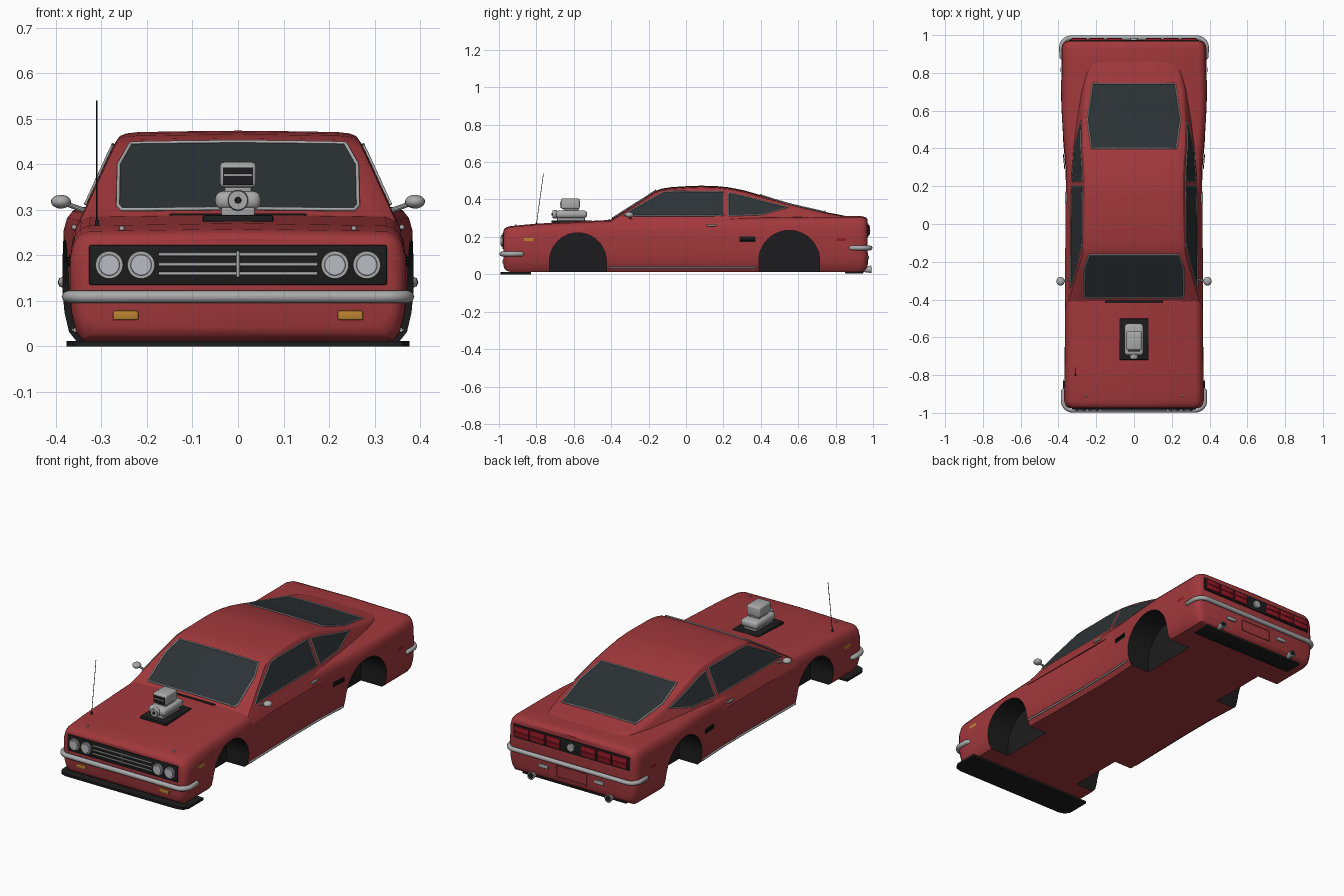
import bpy, bmesh, math
from mathutils import Vector
from mathutils.bvhtree import BVHTree

if "Cube" in bpy.data.objects:
    bpy.data.objects.remove(bpy.data.objects["Cube"])

def material(name, rgb):
    m = bpy.data.materials.new(name)
    m.diffuse_color = (*rgb, 1)
    m.use_nodes = True
    m.node_tree.nodes["Principled BSDF"].inputs["Base Color"].default_value = m.diffuse_color
    return m

RED = material("red_paint", (0.36, 0.04, 0.045))
DARK = material("black_trim", (0.012, 0.012, 0.013))
GLASS = material("dark_glass", (0.025, 0.032, 0.036))
AMBER = material("amber_lens", (0.5, 0.22, 0.03))
LENS = material("red_lens", (0.3, 0.01, 0.02))
CHROME = material("chrome", (0.4, 0.4, 0.4))
LAMP = material("lamp_glass", (0.5, 0.5, 0.55))

def smooth(ob, angle=32):
    bpy.ops.object.select_all(action='DESELECT')
    ob.select_set(True)
    bpy.context.view_layer.objects.active = ob
    bpy.ops.object.shade_smooth_by_angle(angle=math.radians(angle))

def finish(bm, name, mat):
    me = bpy.data.meshes.new(name)
    bm.to_mesh(me)
    bm.free()
    ob = bpy.data.objects.new(name, me)
    bpy.context.collection.objects.link(ob)
    me.materials.append(mat)
    smooth(ob)
    return ob

def loft(name, rings, mat):
    bm = bmesh.new()
    vs = [[bm.verts.new(p) for p in r] for r in rings]
    n = len(vs[0])
    for a, b in zip(vs, vs[1:]):
        for i in range(n):
            bm.faces.new((a[i], a[(i + 1) % n], b[(i + 1) % n], b[i]))
    bm.faces.new(vs[0])
    bm.faces.new(vs[-1])
    bmesh.ops.recalc_face_normals(bm, faces=bm.faces)
    return finish(bm, name, mat)

def section(y, half):
    # mirror a half profile running from bottom centre to top centre
    return [(x, y, z) for x, z in half] + [(-x, y, z) for x, z in half[-2:0:-1]]

def lerp(table, y):
    for (a, p), (b, q) in zip(table, table[1:]):
        if y <= b:
            return p + (q - p) * max(0, (y - a) / (b - a))
    return table[-1][1]

def box(name, c, s, mat, bevel=0.0, seg=2):
    bm = bmesh.new()
    bmesh.ops.create_cube(bm, size=1)
    for v in bm.verts:
        v.co = Vector([c[i] + v.co[i] * s[i] for i in range(3)])
    if bevel:
        bmesh.ops.bevel(bm, geom=bm.edges[:], offset=bevel, segments=seg, affect='EDGES', profile=0.5)
    return finish(bm, name, mat)

def cyl(name, a, b, r1, r2, mat, n=24):
    a, b = Vector(a), Vector(b)
    bm = bmesh.new()
    bmesh.ops.create_cone(bm, cap_ends=True, segments=n, radius1=r1, radius2=r2, depth=(b - a).length)
    q = (b - a).to_track_quat('Z', 'Y')
    for v in bm.verts:
        v.co = q @ v.co + (a + b) / 2
    return finish(bm, name, mat)

def tube(name, pts, r, mat, closed=False):
    cu = bpy.data.curves.new(name, 'CURVE')
    cu.dimensions = '3D'
    sp = cu.splines.new('POLY')
    sp.points.add(len(pts) - 1)
    for p, c in zip(sp.points, pts):
        p.co = (*c, 1)
    sp.use_cyclic_u = closed
    cu.bevel_depth, cu.bevel_resolution, cu.use_fill_caps = r, 2, True
    ob = bpy.data.objects.new(name, cu)
    bpy.context.collection.objects.link(ob)
    cu.materials.append(mat)
    bpy.ops.object.select_all(action='DESELECT')
    ob.select_set(True)
    bpy.context.view_layer.objects.active = ob
    bpy.ops.object.convert(target='MESH')
    smooth(bpy.context.object, 50)

def panel(name, outline, tree, axis, s, mat, off=0.003, trim=0.0):
    # a flat outline draped on a surface by ray casting from above or from the side
    d = Vector((0, 0, -1)) if axis == 'Z' else Vector((-s, 0, 0))
    def drape(a, b):
        o = Vector((a, b, 1)) if axis == 'Z' else Vector((s, a, b))
        p, nrm, _, _ = tree.ray_cast(o, d)
        return p + nrm * off if p else Vector((a, b, 0.3)) if axis == 'Z' else Vector((s * 0.34, a, b))
    bm = bmesh.new()
    bm.faces.new([bm.verts.new((a, b, 0)) for a, b in outline])
    for i in (0, 1):
        lo, hi = min(p[i] for p in outline), max(p[i] for p in outline)
        for k in range(1, 10):
            co, no = Vector(), Vector()
            co[i], no[i] = lo + (hi - lo) * k / 10, 1
            bmesh.ops.bisect_plane(bm, geom=bm.verts[:] + bm.edges[:] + bm.faces[:], plane_co=co, plane_no=no)
    for v in bm.verts:
        v.co = drape(v.co.x, v.co.y)
    bm.normal_update()
    bm.faces.ensure_lookup_table()
    if bm.faces[0].normal.dot(d) > 0:
        bmesh.ops.reverse_faces(bm, faces=bm.faces[:])
    finish(bm, name, mat)
    if trim:
        edge = [drape(p[0] + (q[0] - p[0]) * t / 8, p[1] + (q[1] - p[1]) * t / 8)
                for p, q in zip(outline, outline[1:] + outline[:1]) for t in range(8)]
        tube(name + "_trim", edge, trim, CHROME, True)

# lower body: lofted along y with rounded ends
WIDTH = [(-.98, .37), (-.4, .366), (.1, .358), (.3, .363), (.45, .376), (.6, .386), (.98, .384)]
TOP = [(-.98, .25), (-.8, .267), (-.4, .287), (0, .297), (.5, .305), (.98, .308)]
INSET = [(-.975, .03), (-.968, .014), (-.955, .005), (-.935, 0), (.93, 0), (.95, .005), (.963, .014), (.97, .03)]
ys = [p[0] for p in INSET[:4]] + [-.93 + i * .062 for i in range(1, 30)] + [p[0] for p in INSET[4:]]
rings = []
for y in ys:
    e = lerp(INSET, y)
    w, t, b = lerp(WIDTH, y) - e, lerp(TOP, y) - e * .6, .012 + e
    rings.append(section(y, [(0, b), (w - .03, b), (w - .014, b + .02), (w - .004, .075), (w, .12), (w, .19),
                             (w - .003, t - .05), (w - .01, t - .024), (w - .022, t - .009), (w - .042, t - .001), (0, t + .004)]))
body = loft("lower_body", rings, RED)

# wheel arches cut into both sides, lined in black
for s in (-1, 1):
    for yc, zc, r in ((-.578, .07, .152), (.552, .072, .163)):
        arch = [(yc + r * math.cos(math.pi * i / 24), zc + r * math.sin(math.pi * i / 24)) for i in range(25)]
        arch += [(yc - r, -.05), (yc + r, -.05)]
        cut = loft("arch_cutter", [[(s * x, a, b) for a, b in arch] for x in (.23, .5)], DARK)
        cut.hide_render = True
        m = body.modifiers.new("arch", 'BOOLEAN')
        m.operation, m.object, m.solver, m.material_mode = 'DIFFERENCE', cut, 'EXACT', 'TRANSFER'
        bpy.context.view_layer.objects.active = body
        bpy.ops.object.modifier_apply(modifier=m.name)
        bpy.data.objects.remove(cut)
smooth(body)

# cabin: fastback greenhouse
ROOF = [(-.415, .283), (-.165, .444), (-.13, .456), (-.08, .464), (0, .469), (.08, .472), (.16, .470), (.23, .463),
        (.31, .447), (.4, .421), (.55, .376), (.74, .332), (.88, .305)]
BASE = [(-.415, .343), (.15, .34), (.4, .326), (.55, .308), (.7, .284), (.8, .258), (.85, .235), (.88, .2)]
rings = []
for y in sorted({p[0] for p in ROOF} | {p[0] for p in BASE} | {-.33, -.25, .48, .62}):
    t, wb = lerp(ROOF, y), lerp(BASE, y)
    side = lambda z: wb - (z - .29) * .45
    rings.append(section(y, [(0, .24), (side(.24), .24), (side(t - .022), t - .022), (side(t - .01) - .003, t - .01),
                             (side(t) - .013, t - .004), (side(t) - .04, t - .001), (.1, t + .001), (0, t + .002)]))
cabin = loft("cabin", rings, RED)

dg = bpy.context.evaluated_depsgraph_get()
ctree, btree = BVHTree.FromObject(cabin, dg), BVHTree.FromObject(body, dg)

# windows
def sym(half):
    return half + [(-x, y) for x, y in half[::-1]]
panel("windshield", sym([(.255, -.39), (.264, -.375), (.262, -.235), (.235, -.162)]), ctree, 'Z', 1, GLASS, .003, .004)
panel("rear_window", sym([(.225, .40), (.246, .55), (.218, .742)]), ctree, 'Z', 1, GLASS, .003, .004)
for s in (-1, 1):
    panel("door_window", [(-.335, .312), (-.27, .355), (-.12, .438), (-.06, .443), (.2, .441), (.2, .312)], ctree, 'X', s, GLASS, .003, .003)
    panel("quarter_window", [(.226, .312), (.226, .434), (.3, .42), (.42, .388), (.545, .357), (.4, .318)], ctree, 'X', s, GLASS, .003, .003)

# side details
def rect(y0, y1, z0, z1):
    return [(y0, z0), (y1, z0), (y1, z1), (y0, z1)]
for s in (-1, 1):
    panel("front_marker", rect(-.865, -.815, .177, .193), btree, 'X', s, AMBER)
    panel("rear_marker", rect(.805, .855, .177, .193), btree, 'X', s, LENS)
    panel("side_vent", rect(.285, .372, .174, .202), btree, 'X', s, DARK)
    for z in (.181, .188, .195):
        tube("vent_slat", [(s * .367, .29, z), (s * .374, .368, z)], .002, DARK)
    box("door_handle", (s * .36, .137, .262), (.012, .055, .011), CHROME, .004)
    tube("rocker_trim", [(s * (lerp(WIDTH, y) - .008), y, .036) for y in (-.415, 0, .2, .375)], .005, CHROME)
    cyl("mirror_stem", (s * .335, -.295, .298), (s * .385, -.302, .316), .006, .005, CHROME, 10)
    bm = bmesh.new()
    bmesh.ops.create_uvsphere(bm, u_segments=20, v_segments=12, radius=1)
    for v in bm.verts:
        v.co = Vector((s * .389 + v.co.x * .022, -.303 + v.co.y * .023, .318 + v.co.z * .015))
    finish(bm, "mirror", CHROME)
    cyl("hood_pin", (s * .255, -.91, .252), (s * .255, -.91, .265), .006, .005, CHROME, 12)

# front end
box("grille", (0, -.974, .179), (.654, .014, .087), DARK, .003)
for z in (.202, .18, .16):
    tube("grille_bar", [(-.175, -.983, z), (.175, -.983, z)], .004, CHROME)
tube("grille_divider", [(0, -.985, .153), (0, -.985, .21)], .004, CHROME)
for x in (-.283, -.213, .213, .283):
    cyl("headlight_ring", (x, -.97, .179), (x, -.988, .179), .032, .03, CHROME, 32)
    cyl("headlight", (x, -.98, .179), (x, -.991, .179), .026, .022, LAMP, 32)
for x in (-.247, .247):
    box("turn_signal", (x, -.974, .068), (.056, .014, .021), AMBER, .004)
loft("front_spoiler", [[(x, y, z) for x, y in sym([(.33, -.992), (.362, -.982), (.377, -.955), (.377, -.83)])]
                       for z in (0, .012)], DARK)

# bumpers wrapping round the corners
def bumper(name, s, x, end, z, r):
    arc = [(x - .05 + .05 * math.sin(a), s * (.935 + .05 * math.cos(a))) for a in [i * math.pi / 16 for i in range(9)]]
    pts = [(p, q, z) for p, q in arc] + [(x, s * end, z), (x - .012, s * (end - .008), z)]
    tube(name, [(-p, q, z) for p, q, z in pts[::-1]] + pts, r, CHROME)
bumper("front_bumper", -1, .374, .885, .109, .0135)
bumper("rear_bumper", 1, .384, .885, .141, .0125)

# tail end
box("tail_panel", (0, .969, .236), (.69, .012, .072), DARK, .003)
for s in (-1, 1):
    for x in (.105, .198, .291):
        box("tail_light", (s * x, .975, .236), (.084, .014, .056), LENS, .004)
        tube("tail_light_rib", [(s * x - .038, .983, .236), (s * x + .038, .983, .236)], .003, LENS)
    box("reverse_light", (s * .165, .972, .09), (.055, .012, .02), CHROME, .004)
    cyl("exhaust_pipe", (s * .23, .88, .022), (s * .23, .955, .024), .012, .012, CHROME, 16)
    cyl("exhaust_tip", (s * .23, .95, .024), (s * .23, .99, .027), .012, .02, CHROME, 20)
    cyl("exhaust_hole", (s * .23, .985, .027), (s * .23, .991, .027), .015, .015, DARK, 20)
cyl("fuel_cap", (0, .97, .236), (0, .984, .236), .022, .02, CHROME, 24)
tube("plate_frame", [(-.09, .971, .055), (.09, .971, .055), (.09, .971, .115), (-.09, .971, .115)], .003, RED, True)
box("rear_valance", (0, .9, .013), (.62, .1, .016), DARK, .005)

# blower and scoop through the bonnet
box("hood_opening", (0, -.61, .28), (.156, .22, .018), DARK, .006)
box("blower_base", (0, -.615, .3), (.075, .15, .03), CHROME, .006)
box("blower_case", (0, -.612, .321), (.1, .168, .04), CHROME, .016, 3)
cyl("blower_pulley", (0, -.69, .321), (0, -.714, .321), .023, .021, CHROME, 24)
cyl("pulley_hub", (0, -.71, .321), (0, -.718, .321), .008, .007, DARK, 16)
box("scoop_neck", (0, -.615, .348), (.06, .08, .02), CHROME, .004)
box("air_scoop", (0, -.618, .377), (.08, .1, .056), CHROME, .01, 3)
box("scoop_mouth", (0, -.667, .374), (.066, .006, .038), DARK)
tube("scoop_bar", [(-.032, -.671, .376), (.032, -.671, .376)], .003, CHROME)

# cowl vent and aerial
box("cowl_vent", (0, -.412, .289), (.3, .014, .006), DARK, .002)
cyl("aerial_base", (-.31, -.8, .255), (-.31, -.798, .278), .006, .004, DARK, 12)
tube("aerial", [(-.31, -.8, .265), (-.31, -.762, .54)], .0015, DARK)
